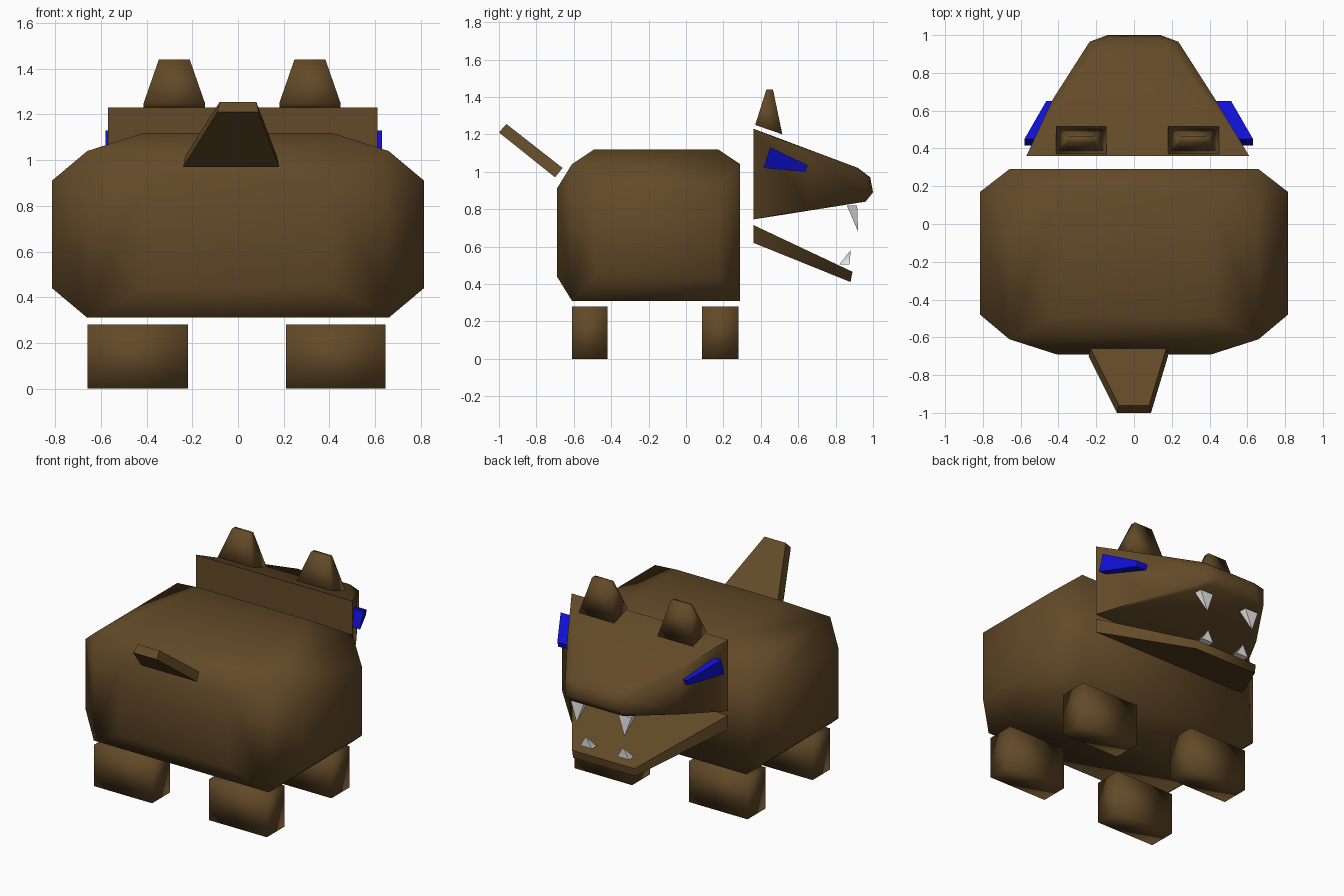
import bpy, bmesh, math

if "Cube" in bpy.data.objects:
    bpy.data.objects.remove(bpy.data.objects["Cube"])


def material(name, rgb):
    m = bpy.data.materials.new(name)
    m.diffuse_color = (*rgb, 1)
    m.use_nodes = True
    m.node_tree.nodes["Principled BSDF"].inputs["Base Color"].default_value = m.diffuse_color
    return m


BROWN = material("brown_fur", (0.125, 0.068, 0.021))
BLUE = material("blue_eye", (0.005, 0.005, 0.65))
WHITE = material("white_tooth", (0.8, 0.8, 0.8))


def hull(name, points, mat, angle):
    """Convex solid around the points, smooth below the given angle."""
    bm = bmesh.new()
    for p in points:
        bm.verts.new(p)
    res = bmesh.ops.convex_hull(bm, input=bm.verts[:])
    loose = [v for v in bm.verts if not v.link_faces]
    bmesh.ops.delete(bm, geom=loose, context='VERTS')
    bmesh.ops.dissolve_limit(bm, angle_limit=math.radians(1),
                             verts=bm.verts[:], edges=bm.edges[:])
    bmesh.ops.recalc_face_normals(bm, faces=bm.faces[:])
    me = bpy.data.meshes.new(name)
    bm.to_mesh(me)
    bm.free()
    me.materials.append(mat)
    ob = bpy.data.objects.new(name, me)
    bpy.context.collection.objects.link(ob)
    bpy.ops.object.select_all(action='DESELECT')
    bpy.context.view_layer.objects.active = ob
    ob.select_set(True)
    if angle >= 180:
        bpy.ops.object.shade_smooth()
    else:
        bpy.ops.object.shade_smooth_by_angle(angle=math.radians(angle))
    return ob


def both(pairs, cx=0.0):
    """Mirror (half width, y, z) points about x = cx."""
    return [(cx + s * x, y, z) for x, y, z in pairs for s in (-1, 1)]


# chamfered barrel body, flat at the neck end
body = [(0.815, y, z) for y in (-0.48, 0.17) for z in (0.44, 0.91)]
body += [(0.66, y, z) for y in (-0.61, 0.29) for z in (0.31, 1.04)]
body += [(0.41, -0.49, 1.12), (0.41, 0.17, 1.12),
         (0.41, -0.69, 0.44), (0.41, -0.69, 0.91)]
hull("body", both(body), BROWN, 75)

# four block legs
for side, x0, x1 in (("left", -0.66, -0.22), ("right", 0.21, 0.645)):
    for end, y0, y1 in (("rear", -0.61, -0.42), ("front", 0.085, 0.28)):
        hull(f"{end}_{side}_leg",
             [(x, y, z) for x in (x0, x1) for y in (y0, y1) for z in (0, 0.28)],
             BROWN, 180)

# tail plate, tapering upward
hull("tail",
     both([(0.21, -0.70, 0.97), (0.20, -0.66, 1.02)], -0.03)
     + both([(0.09, -1.0, 1.21), (0.08, -0.96, 1.255)]), BROWN, 60)

# wedge head with a blunt snout
hull("head",
     both([(0.59, 0.36, 1.23), (0.59, 0.36, 0.745)], 0.02)
     + both([(0.43, 0.66, 1.11), (0.43, 0.66, 0.80),
             (0.20, 0.92, 1.02), (0.235, 0.965, 0.97), (0.235, 0.965, 0.86),
             (0.14, 0.985, 0.97), (0.14, 1.0, 0.89), (0.20, 0.96, 0.84)]),
     BROWN, 60)

# lower jaw plate
hull("lower_jaw",
     both([(0.59, 0.36, 0.715), (0.59, 0.36, 0.62)], 0.02)
     + both([(0.235, 0.89, 0.465), (0.235, 0.88, 0.41)]), BROWN, 60)

for s, side in ((-1, "left"), (1, "right")):
    # ears
    cx = 0.018 + s * 0.297
    hull(f"{side}_ear",
         both([(0.134, 0.37, 1.25), (0.134, 0.515, 1.20),
               (0.068, 0.43, 1.44), (0.068, 0.465, 1.44)], cx), BROWN, 180)
    # slanted eyes, sunk into the cheeks
    outline = [(0.605, 0.415, 1.02), (0.605, 0.45, 1.13),
               (0.49, 0.65, 1.035), (0.49, 0.64, 1.0)]
    hull(f"{side}_eye",
         [(0.025 + s * (x - d), y, z) for x, y, z in outline for d in (0, 0.1)],
         BLUE, 30)
    # fangs
    for name, x, w, y0, y1, z, tip in (
            ("upper", 0.18, 0.05, 0.86, 0.915, 0.82, (0.92, 0.68)),
            ("lower", 0.14, 0.045, 0.82, 0.875, 0.505, (0.88, 0.58))):
        base = [(s * x + d, y, z) for d in (-w, w) for y in (y0, y1)]
        hull(f"{name}_{side}_fang", base + [(s * x, *tip)], WHITE, 80)
